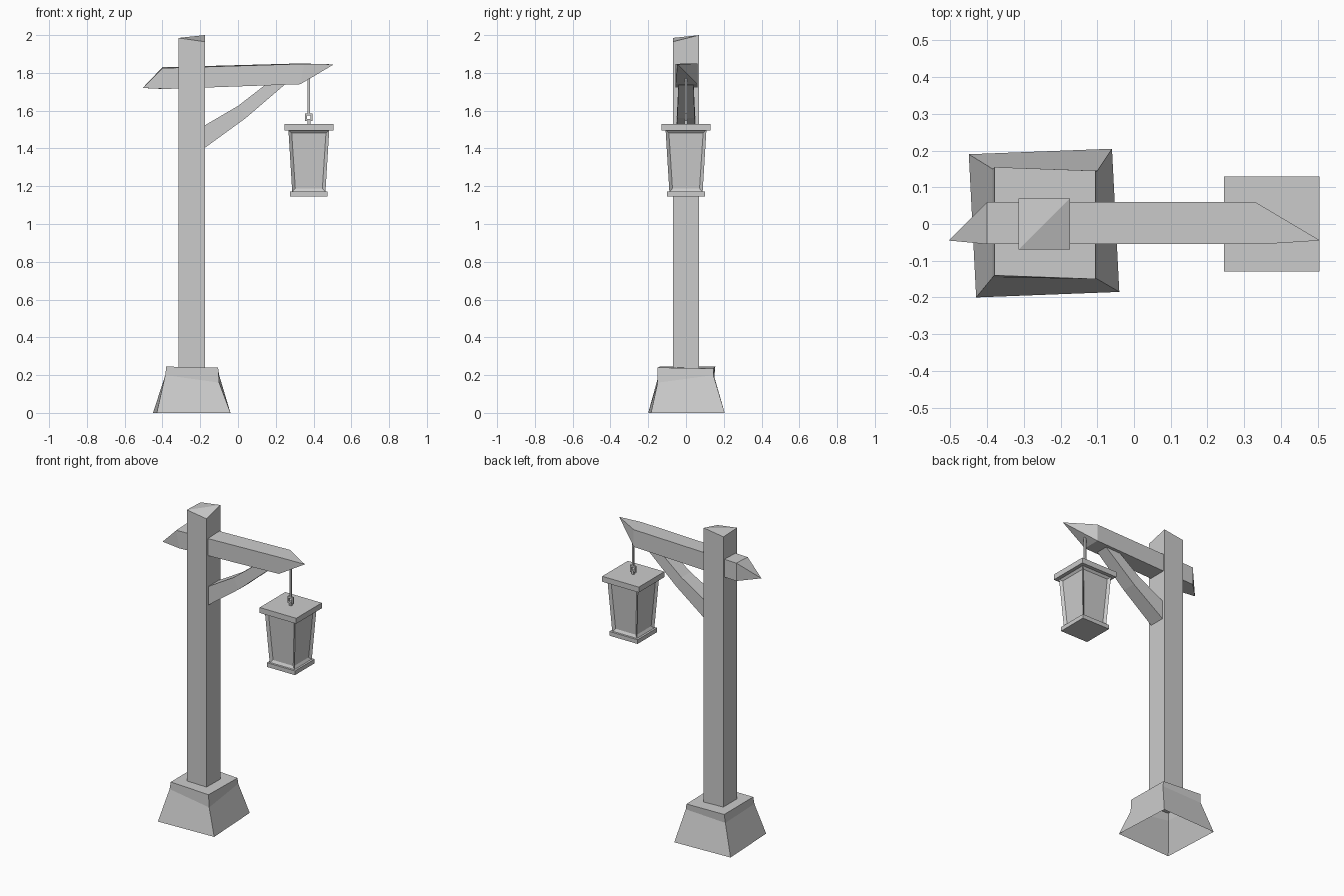
import bpy, bmesh
from mathutils import Matrix

if "Cube" in bpy.data.objects:
    bpy.data.objects.remove(bpy.data.objects["Cube"])


def finish(name, bm):
    bmesh.ops.recalc_face_normals(bm, faces=bm.faces)
    mesh = bpy.data.meshes.new(name)
    bm.to_mesh(mesh)
    bm.free()
    obj = bpy.data.objects.new(name, mesh)
    bpy.context.collection.objects.link(obj)
    return obj


def loft(name, rings, cap_start=True, cap_end=True):
    """Skin a list of four-point rings; a one-point ring closes to a tip."""
    bm = bmesh.new()
    loops = [[bm.verts.new(p) for p in r] for r in rings]
    for a, b in zip(loops, loops[1:]):
        for i in range(4):
            j = (i + 1) % 4
            if len(a) == 1:
                bm.faces.new((a[0], b[i], b[j]))
            elif len(b) == 1:
                bm.faces.new((a[i], a[j], b[0]))
            else:
                bm.faces.new((a[i], a[j], b[j], b[i]))
    for loop, cap in ((loops[0], cap_start), (loops[-1], cap_end)):
        if cap and len(loop) == 4:
            bm.faces.new(loop)
    return finish(name, bm)


def square(cx, half, z):
    return [(cx - half, -half, z), (cx + half, -half, z),
            (cx + half, half, z), (cx - half, half, z)]


def box(name, cx, half, z0, z1):
    return loft(name, [square(cx, half, z0), square(cx, half, z1)])


# Rough stone footing, open underneath
loft("footing", [
    [(-.43, -.20, 0), (-.04, -.185, 0), (-.06, .205, 0), (-.45, .19, 0)],
    [(-.385, -.145, .20), (-.10, -.15, .16), (-.10, .145, .20), (-.385, .15, .19)],
    [(-.38, -.14, .245), (-.105, -.15, .24), (-.105, .145, .235), (-.38, .155, .245)],
], cap_start=False)

# Upright post with a roughly cut, folded top
bm = bmesh.new()
low = [bm.verts.new(p) for p in square(-.245, .07, .21)]
top = [bm.verts.new((x, y, z)) for (x, y, _), z in
       zip(square(-.245, .07, 0), (1.985, 1.965, 2.0, 1.98))]
bm.faces.new(low)
for i in range(4):
    j = (i + 1) % 4
    bm.faces.new((low[i], low[j], top[j], top[i]))
bm.faces.new((top[0], top[1], top[2]))
bm.faces.new((top[0], top[2], top[3]))
finish("post", bm)

# Cross beam with hewn pointed ends
loft("cross_beam", [
    [(-.505, -.045, 1.72)],
    [(-.38, -.055, 1.715), (-.40, .06, 1.715), (-.40, .06, 1.83), (-.40, -.055, 1.825)],
    [(.33, -.055, 1.74), (.33, .06, 1.74), (.33, .06, 1.85), (.35, -.055, 1.848)],
    [(.507, -.045, 1.845)],
])

# Bent diagonal brace
brace = [((-.18, 1.40), (-.18, 1.52)), ((.04, 1.56), (0, 1.625)),
         ((.25, 1.74), (.155, 1.745))]
loft("brace", [[(a[0], -w, a[1]), (a[0], w, a[1]), (b[0], w, b[1]), (b[0], -w, b[1])]
               for (a, b), w in zip(brace, (.052, .046, .04))])

# Lantern roof and floor plates
LX = .375
box("lantern_roof", LX, .13, 1.495, 1.53)
box("lantern_floor", LX, .10, 1.145, 1.172)

# Tapered lantern body with recessed panes
body = loft("lantern_body", [square(LX, .088, 1.17), square(LX, .108, 1.497)])
bm = bmesh.new()
bm.from_mesh(body.data)
sides = [f for f in bm.faces if abs(f.normal.z) < .5]
bmesh.ops.inset_individual(bm, faces=sides, thickness=.024, depth=-.012)
bm.to_mesh(body.data)
bm.free()

# Hanger rod, square link and staple
box("hanger_rod", LX, .006, 1.575, 1.78)
box("roof_staple", LX, .008, 1.525, 1.555)
bm = bmesh.new()
for dx, dz, sx, sz in ((-.015, 0, .01, .04), (.015, 0, .01, .04),
                       (0, -.015, .04, .01), (0, .015, .04, .01)):
    bmesh.ops.create_cube(bm, size=1, matrix=Matrix.Translation((LX + dx, 0, 1.565 + dz))
                          @ Matrix.Diagonal((sx, .012, sz, 1)))
finish("hanger_link", bm)
